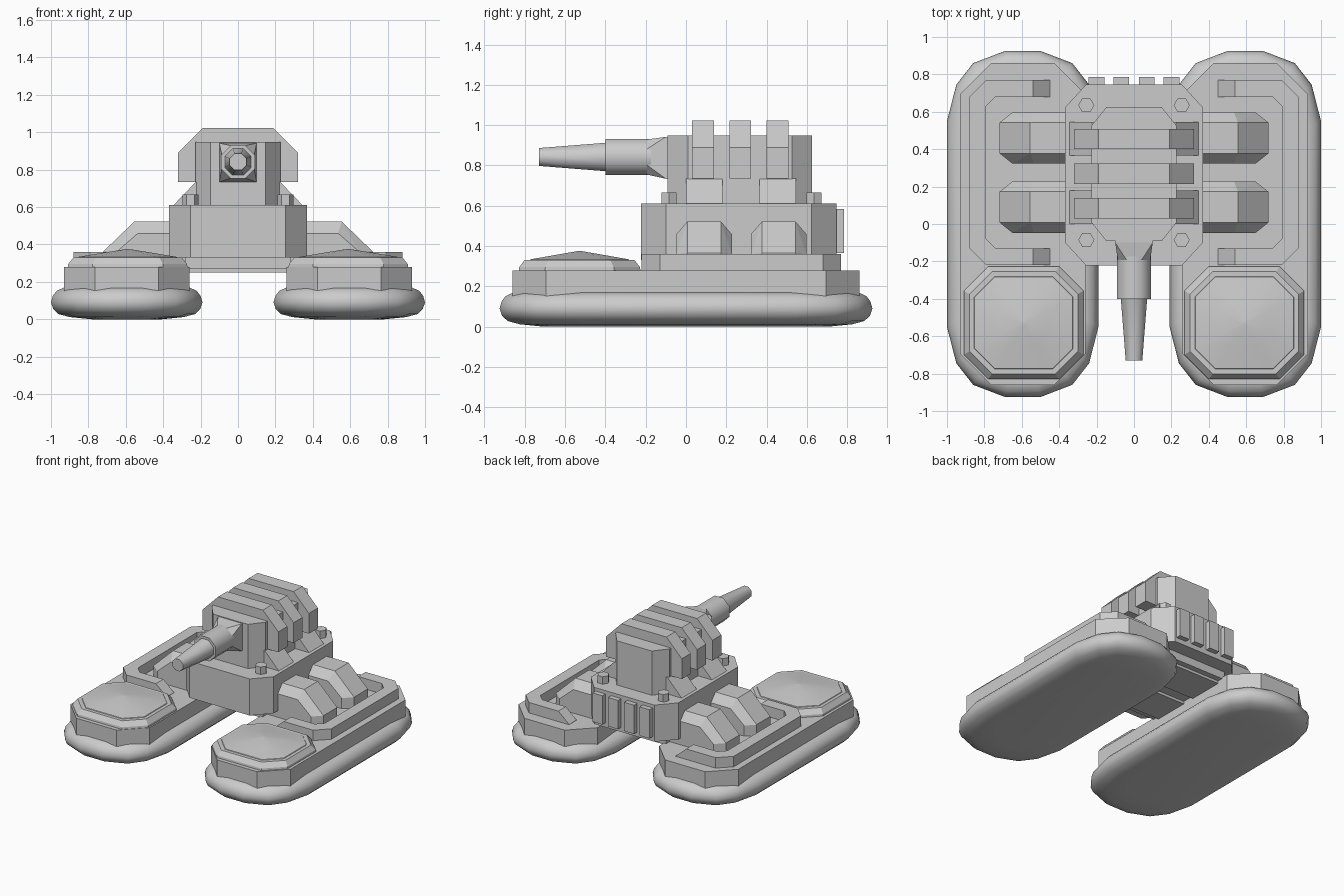
import bpy, bmesh, math
from mathutils import Vector

if "Cube" in bpy.data.objects:
    bpy.data.objects.remove(bpy.data.objects["Cube"])


def finish(name, bm, smooth=None):
    bmesh.ops.recalc_face_normals(bm, faces=bm.faces)
    me = bpy.data.meshes.new(name)
    bm.to_mesh(me)
    bm.free()
    ob = bpy.data.objects.new(name, me)
    bpy.context.collection.objects.link(ob)
    if smooth:
        bpy.ops.object.select_all(action='DESELECT')
        ob.select_set(True)
        bpy.context.view_layer.objects.active = ob
        bpy.ops.object.shade_smooth_by_angle(angle=math.radians(smooth))
    return ob


def loft(name, rings, smooth=None):
    """Closed skin through rings of equal point count."""
    bm = bmesh.new()
    vs = [[bm.verts.new(p) for p in r] for r in rings]
    n = len(vs[0])
    for a, b in zip(vs, vs[1:]):
        for i in range(n):
            j = (i + 1) % n
            bm.faces.new((a[i], a[j], b[j], b[i]))
    bm.faces.new(vs[0])
    bm.faces.new(vs[-1])
    return finish(name, bm, smooth)


def hull(name, pts):
    bm = bmesh.new()
    for p in pts:
        bm.verts.new(p)
    res = bmesh.ops.convex_hull(bm, input=bm.verts)
    junk = {g for g in res['geom_interior'] + res['geom_unused'] if isinstance(g, bmesh.types.BMVert)}
    bmesh.ops.delete(bm, geom=list(junk), context='VERTS')
    bmesh.ops.dissolve_limit(bm, angle_limit=0.02, verts=bm.verts, edges=bm.edges)
    return finish(name, bm)


def octo(cx, cy, hx, hy, kx, ky, z):
    """Rectangle with cut corners, at height z."""
    q = [(hx, hy - ky), (hx - kx, hy), (-hx + kx, hy), (-hx, hy - ky),
         (-hx, -hy + ky), (-hx + kx, -hy), (hx - kx, -hy), (hx, -hy + ky)]
    return [(cx + x, cy + y, z) for x, y in q]


def prism_y(name, prof, y0, y1):
    return loft(name, [[(x, y, z) for x, z in prof] for y in (y0, y1)])


def box(name, x0, x1, y0, y1, z0, z1):
    return prism_y(name, [(x0, z0), (x1, z0), (x1, z1), (x0, z1)], y0, y1)


def ring_y(r, y, z, n=8):
    return [(r * math.cos(2 * math.pi * (i + .5) / n), y,
             z + r * math.sin(2 * math.pi * (i + .5) / n)) for i in range(n)]


for s, side in ((-1, "left"), (1, "right")):
    # Inflated pontoon
    quarter = [(.405, .55), (.355, .745), (.265, .86), (.095, .925)]
    outline = (quarter + [(-x, y) for x, y in reversed(quarter)]
               + [(-x, -y) for x, y in quarter] + [(x, -y) for x, y in reversed(quarter)])
    rings = []
    for z, d in ((.0, .22), (.012, .1), (.028, .04), (.055, .012), (.09, 0), (.125, .01), (.152, .03), (.17, .07)):
        fx, fy = 1 - d / .405, 1 - d / .925
        rings.append([(s * .595 + x * fx, y * fy, z) for x, y in outline])
    loft(side + "_pontoon", rings, 40)
    # Deck
    loft(side + "_deck", [octo(s * .595, 0, .335, .86, .165, .165, z) for z in (.15, .28)])
    # Front round hatch with shallow dome
    c = (s * .59, -.528)
    loft(side + "_hatch", [octo(*c, .32, .303, .13, .13, .27), octo(*c, .318, .30, .13, .13, .295),
                           octo(*c, .29, .273, .12, .12, .33)])
    loft(side + "_hatch_dome", [octo(*c, .268, .25, .11, .11, .325), octo(*c, .262, .245, .108, .108, .334),
                                octo(*c, .13, .12, .054, .054, .356), octo(*c, .01, .01, .004, .004, .375)], 30)
    # C-shaped raised rim with ramped ends
    outer = [(.45, .77), (.54, .77), (.79, .77), (.88, .68), (.88, -.13), (.79, -.22), (.54, -.22), (.45, -.22)]
    inner = [(.45, .68), (.54, .68), (.74, .68), (.79, .63), (.79, -.08), (.74, -.13), (.54, -.13), (.45, -.13)]
    rings = []
    for i, (o, n) in enumerate(zip(outer, inner)):
        t = .282 if i in (0, 7) else .36
        rings.append([(s * o[0], o[1], .27), (s * o[0], o[1], t), (s * n[0], n[1], t), (s * n[0], n[1], .27)])
    loft(side + "_deck_rim", rings)
    # Wedge brackets on the body top
    for y0 in (0, .365):
        prism_y(side + "_bracket", [(s * .2, .6), (s * .345, .61), (s * .225, .735), (s * .2, .735)], y0, y0 + .18)
    # Hex bolts
    for y in (-.085, .635):
        loft(side + "_bolt", [[(s * .255 + .043 * math.cos(i * math.pi / 3), y + .043 * math.sin(i * math.pi / 3), z)
                               for i in range(6)] for z in (.6, .667)])

# Cross arms joining both pontoons through the body
for y in (.09, .46):
    pts = []
    for s in (-1, 1):
        for t in (-1, 1):
            pts += [(s * .555, y + t * .083, .522), (s * .535, y + t * .137, .46),
                    (s * .65, y + t * .137, .36), (s * .718, y + t * .083, .365),
                    (s * .65, y + t * .137, .25), (s * .718, y + t * .083, .25)]
    hull("cross_arm", pts)

# Main body and rear ribs
loft("body", [octo(0, .262, .37, .485, .115, .125, z) for z in (.33, .61)])
box("body_keel", -.28, .28, -.1, .64, .27, .34)
for x in (-.2, -.068, .068, .2):
    box("rear_rib", x - .042, x + .042, .73, .785, .365, .585)

# Turret with three straps
loft("turret", [octo(0, .267, .228, .358, .08, .1, z) for z in (.6, .948)])
strap = [(.32, .735), (.32, .89), (.19, 1.022), (-.19, 1.022), (-.32, .89), (-.32, .735)]
for y in (.03, .215, .4):
    prism_y("turret_strap", strap, y, y + .108)

# Gun mount, sleeve and tapered barrel
gz = .842
hull("gun_mount", [(x, y, gz + z) for x in (-.1, .1) for z in (-.108, .1) for y in (-.07, -.1)]
     + ring_y(.093, -.2, gz))
loft("gun_sleeve", [ring_y(.097, -.08, gz), ring_y(.097, -.4, gz)], 50)
loft("gun_barrel", [ring_y(.08, -.39, gz), ring_y(.076, -.402, gz), ring_y(.048, -.73, gz)], 50)
